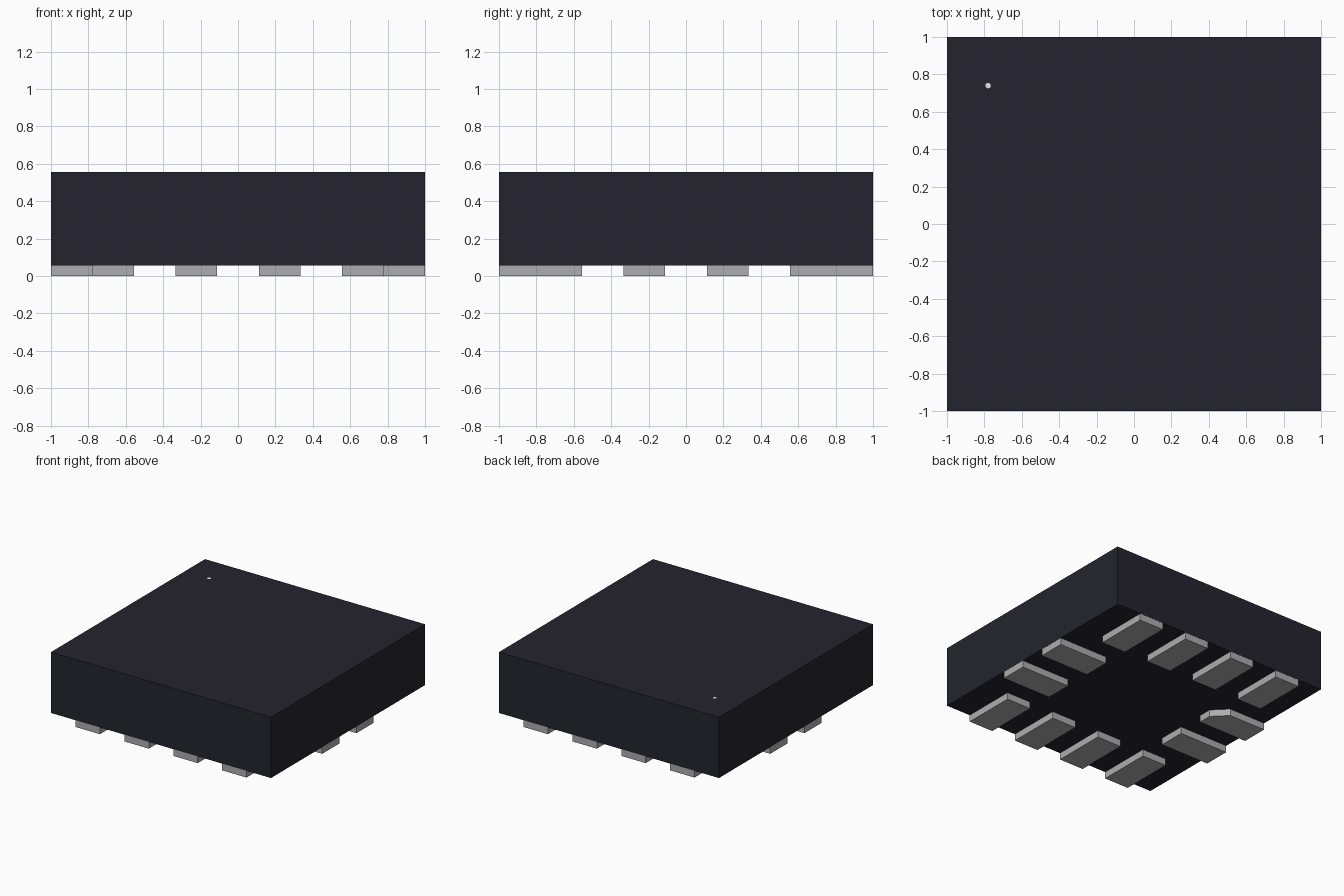
import bpy
import bmesh
import math
from mathutils import Matrix, Vector

cube = bpy.data.objects.get("Cube")
if cube:
    bpy.data.objects.remove(cube, do_unlink=True)


def material(name, rgb):
    mat = bpy.data.materials.new(name)
    mat.use_nodes = True
    colour = (*rgb, 1.0)
    mat.diffuse_color = colour
    mat.node_tree.nodes["Principled BSDF"].inputs["Base Color"].default_value = colour
    return mat


BLACK = material("black_plastic", (0.018, 0.0175, 0.028))
GREY = material("grey_metal", (0.42, 0.42, 0.44))
WHITE = material("white_mark", (0.75, 0.75, 0.75))


def prism(name, outline, z0, z1, mat, turn=0.0):
    """Extrude a flat outline from z0 to z1, then turn it about the z axis."""
    bm = bmesh.new()
    face = bm.faces.new([bm.verts.new((x, y, z0)) for x, y in outline])
    top = bmesh.ops.extrude_face_region(bm, geom=[face])
    verts = [v for v in top["geom"] if isinstance(v, bmesh.types.BMVert)]
    bmesh.ops.translate(bm, verts=verts, vec=Vector((0, 0, z1 - z0)))
    bmesh.ops.rotate(bm, verts=bm.verts, cent=(0, 0, 0),
                     matrix=Matrix.Rotation(turn, 3, 'Z'))
    bmesh.ops.recalc_face_normals(bm, faces=bm.faces)
    mesh = bpy.data.meshes.new(name)
    bm.to_mesh(mesh)
    bm.free()
    mesh.materials.append(mat)
    obj = bpy.data.objects.new(name, mesh)
    bpy.context.collection.objects.link(obj)
    return obj


PITCH, WIDTH, LENGTH = 0.444, 0.222, 0.444
STANDOFF, TOP, PAD_TOP = 0.056, 0.556, 0.222
EDGE = 0.999  # pads stop a hair inside the body walls

# Moulded body
prism("body", [(-1, -1), (1, -1), (1, 1), (-1, 1)], STANDOFF, TOP, BLACK)

# Contact pads, drawn along the front edge and turned to each side
sides = [("front", 0, 4), ("left", 90, 2), ("back", 180, 4), ("right", 270, 2)]
for side, angle, count in sides:
    for i in range(count):
        c = (i - (count - 1) / 2) * PITCH
        x0, x1 = c - WIDTH / 2, c + WIDTH / 2
        inner = -1 + LENGTH
        outline = [(x0, -EDGE), (x1, -EDGE), (x1, inner), (x0, inner)]
        if side == "right" and i == 0:
            # First pad has one inner corner cut off
            cut = WIDTH / 2
            outline[3:] = [(x0 + cut, inner), (x0, inner - cut)]
        prism(f"{side}_pad_{i + 1}", outline, 0, PAD_TOP, GREY, math.radians(angle))

# Tiny orientation dot on the top
dot = [(-0.78 + 0.015 * math.cos(a), 0.74 + 0.015 * math.sin(a))
       for a in (math.tau * k / 12 for k in range(12))]
prism("orientation_dot", dot, TOP - 0.004, TOP + 0.001, WHITE)
